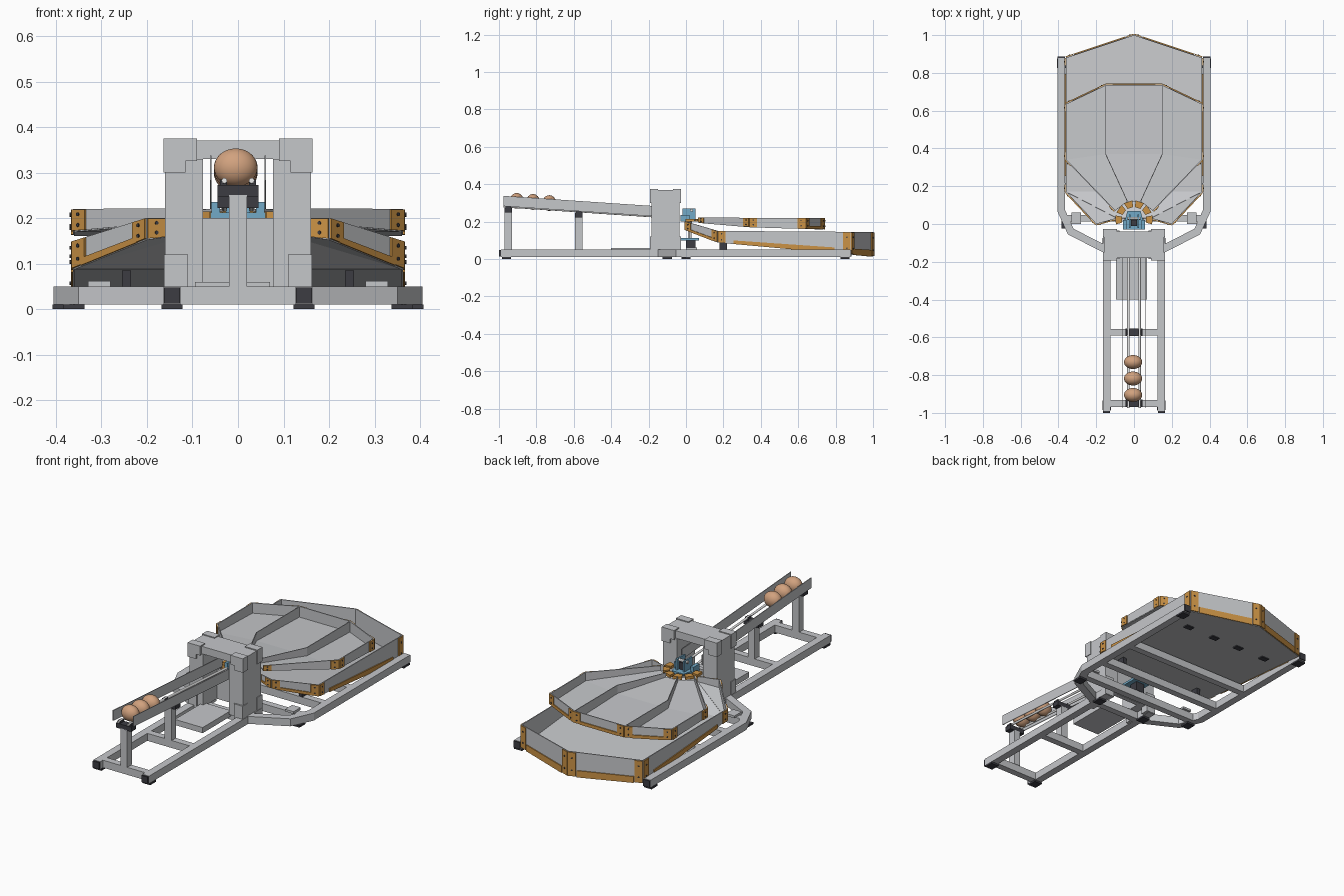
import bpy, bmesh, math
from mathutils import Vector

if "Cube" in bpy.data.objects:
    bpy.data.objects.remove(bpy.data.objects["Cube"])


def material(name, r, g, b):
    m = bpy.data.materials.new(name)
    m.use_nodes = True
    m.diffuse_color = (r, g, b, 1)
    m.node_tree.nodes["Principled BSDF"].inputs["Base Color"].default_value = (r, g, b, 1)
    return m


GREY = material("light grey metal", .56, .57, .59)
DARK = material("black rubber", .045, .045, .055)
ORANGE = material("orange bracket", .6, .29, .06)
BLUE = material("blue plastic", .17, .4, .57)
SHELL = material("egg shell", .64, .36, .21)
WHITE = material("white steel", .8, .8, .8)


def make(name, verts, faces, mat, thick=0):
    mesh = bpy.data.meshes.new(name)
    mesh.from_pydata([tuple(v) for v in verts], [], faces)
    bm = bmesh.new()
    bm.from_mesh(mesh)
    bmesh.ops.recalc_face_normals(bm, faces=bm.faces)
    bm.to_mesh(mesh)
    bm.free()
    mesh.materials.append(mat)
    ob = bpy.data.objects.new(name, mesh)
    bpy.context.collection.objects.link(ob)
    if thick:
        mod = ob.modifiers.new("thickness", "SOLIDIFY")
        mod.thickness, mod.offset = thick, 0
    return ob


def panel(name, pts, mat, thick=.005):
    return make(name, pts, [range(len(pts))], mat, thick)


def prism(name, outline, z0, z1, mat):
    n = len(outline)
    verts = [(x, y, z) for z in (z0, z1) for x, y in outline]
    sides = [(i, (i + 1) % n, (i + 1) % n + n, i + n) for i in range(n)]
    return make(name, verts, [range(n), range(n, 2 * n)] + sides, mat)


def box(name, x, y, z, mat):
    return prism(name, [(x[0], y[0]), (x[1], y[0]), (x[1], y[1]), (x[0], y[1])], *z, mat)


def pair(name, x, y, z, mat):
    for side, s in (("left", 1), ("right", -1)):
        box(side + "_" + name, (s * x[0], s * x[1]), y, z, mat)


def beam(name, path, width, z0, z1, mat):
    # mitred bar that follows a path on the ground
    pts = [Vector(p) for p in path]
    left, right = [], []
    for i, p in enumerate(pts):
        a = (p - pts[i - 1]).normalized() if i else Vector((0, 0))
        b = (pts[i + 1] - p).normalized() if i < len(pts) - 1 else Vector((0, 0))
        d = (a + b).normalized()
        ref = a if i else b
        off = Vector((-d.y, d.x)) * width / 2 / d.dot(ref)
        left.append(p + off)
        right.append(p - off)
    n = len(pts)
    faces = [(0, 1, 3, 2), tuple(4 * n - 4 + k for k in (0, 1, 3, 2))]
    for i in range(n - 1):
        faces += [(4*i + a, 4*i + b, 4*i + 4 + b, 4*i + 4 + a) for a, b in ((0, 1), (1, 3), (3, 2), (2, 0))]
    verts = [(q.x, q.y, z) for l, r in zip(left, right) for q in (l, r) for z in (z0, z1)]
    return make(name, verts, faces, mat)


def rod(name, p, q, r, mat):
    p, q = Vector(p), Vector(q)
    bpy.ops.mesh.primitive_cylinder_add(vertices=12, radius=r, depth=(q - p).length, location=(p + q) / 2)
    ob = bpy.context.object
    ob.name = name
    ob.rotation_euler = (q - p).to_track_quat("Z", "Y").to_euler()
    ob.data.materials.append(mat)
    bpy.ops.object.shade_smooth_by_angle()


def wall(name, p, q, centre, strip):
    # wall between two rim points (x, y, top, bottom) with corner plates and a foot strip
    at = lambda t, h: Vector((p[0] + (q[0] - p[0]) * t, p[1] + (q[1] - p[1]) * t,
                              (p[2] + (q[2] - p[2]) * t) * h + (p[3] + (q[3] - p[3]) * t) * (1 - h)))
    panel(name, [at(0, 0), at(1, 0), at(1, 1), at(0, 1)], GREY)
    length = math.hypot(q[0] - p[0], q[1] - p[1])
    out = Vector((q[1] - p[1], p[0] - q[0], 0)) / length
    if out.dot(at(.5, 0) - centre) < 0:
        out = -out
    e = .04 / length
    spans = [(0, e, 0, .98), (1 - e, 1, 0, .98)] + ([(.12, .88, -.03, .25)] if strip else [])
    for a, b, h0, h1 in spans:
        panel(name + "_bracket", [at(t, h) + out * .005 for t, h in ((a, h0), (b, h0), (b, h1), (a, h1))], ORANGE)
    for t in (e / 2, 1 - e / 2):
        for h in (.25, .75):
            rod(name + "_bolt", at(t, h) + out * .006, at(t, h) + out * .01, .004, DARK)


def mirrored(pts):
    return [(-p[0],) + tuple(p[1:]) for p in pts]


# base frame
rear = [(.385, .88), (.385, .07), (.335, -.04), (.14, -.14)]
beam("rear_frame_left", rear, .04, .01, .05, GREY)
beam("rear_frame_right", mirrored(rear), .04, .01, .05, GREY)
pair("front_rail", (.125, .165), (-.99, -.03), (.01, .05), GREY)
for y in (-.95, -.573, -.14):
    beam("front_cross_bar", [(-.125, y), (.125, y)], .036, .01, .05, GREY)
for y in (.03, .2, .42):
    beam("rear_cross_bar", [(-.365, y), (.365, y)], .036, .01, .05, GREY)
pair("front_end_cap", (.127, .163), (-1, -.985), (.012, .048), DARK)
pair("rear_end_cap", (.366, .404), (.87, .886), (.012, .048), DARK)
for x, y in ((.145, -.96), (.385, .85), (.36, 0), (.145, -.1)):
    pair("foot", (x - .023, x + .023), (y - .025, y + .025), (0, .01), DARK)
box("control_box", (-.095, .07), (-.4, -.16), (.03, .06), GREY)

# feed ramp on two posts
top = lambda y: .285 - .0675 * (y + .2)
y0, y1 = -.975, -.05
for s in (-1, 1):
    panel("ramp_side", [(s * .06, y0, top(y0)), (s * .06, y1, top(y1)),
                        (s * .06, y1, top(y1) - .055), (s * .06, y0, top(y0) - .055)], GREY, .004)
    rod("ramp_rod", (s * .03, y0, top(y0) - .055), (s * .03, y1, top(y1) - .055), .006, WHITE)
for y in (-.95, -.573):
    h = top(y) - .063
    box("ramp_post", (-.02, .02), (y - .02, y + .02), (.05, h - .022), GREY)
    box("ramp_mount", (-.045, .045), (y - .02, y + .02), (h - .025, h), DARK)
    pair("ramp_clamp", (.024, .04), (y - .015, y + .015), (h, h + .012), DARK)

# eggs
for i in range(3):
    bpy.ops.mesh.primitive_uv_sphere_add(segments=32, ring_count=16, location=(-.005, -.905 + .087 * i, .311 - .006 * i))
    egg = bpy.context.object
    egg.name = "egg"
    egg.scale = (.048, .037, .042)
    egg.data.materials.append(SHELL)
    bpy.ops.object.shade_smooth_by_angle()

# gantry
pair("gantry_leg", (.077, .16), (-.185, -.035), (.05, .33), GREY)
box("gantry_sill", (-.08, .08), (-.07, -.045), (.05, .2), GREY)
box("gantry_lintel", (-.16, .16), (-.18, -.04), (.33, .37), GREY)
for ys in ((-.193, -.15), (-.07, -.027)):
    pair("gantry_top_corner", (.09, .164), ys, (.325, .375), GREY)
    pair("gantry_side_corner", (.115, .164), ys, (.3, .325), GREY)
    pair("gantry_foot_plate", (.11, .163), ys, (.012, .12), GREY)

# lower tray
low = [(0, 1, .145, .015), (.36, .88, .145, .026), (.36, .17, .15, .09), (.2, 0, .2, .155), (.09, .03, .2, .17)]
corner = lambda p: (p[0], p[1], p[3])
L, R = [corner(p) for p in low], [corner(p) for p in mirrored(low)]
panel("lower_tray_floor", [L[0], L[1], L[2], R[2], R[1]], GREY)
panel("lower_tray_throat", [L[2], L[4], R[4], R[2]], GREY)
for side, F, pts in (("left", L, low), ("right", R, mirrored(low))):
    panel(side + "_lower_throat_wing", [F[2], F[3], F[4]], GREY)
    for i in range(4):
        wall(side + "_lower_wall", pts[i], pts[i + 1], Vector((0, .4, .1)), True)
for x in (.08, .25):
    pair("tray_pad", (x - .022, x + .022), (.72, .75), (.03, .037), DARK)
pair("tray_rest", (.28, .33), (.0, .06), (.05, .062), GREY)
pair("tray_strut", (.235, .255), (.18, .22), (.05, .085), DARK)

# upper tray
up = [(.15, .735, .22, .16), (.36, .635, .22, .163), (.36, .34, .22, .172), (.1, .07, .222, .195)]
div = [(.15, .735, .218, .16), (.15, .37, .218, .171), (.035, .12, .22, .195)]
U, V = [corner(p) for p in up], [corner(p) for p in mirrored(up)]
D, E = [corner(p) for p in div], [corner(p) for p in mirrored(div)]
panel("upper_tray_floor", [D[0], D[1], E[1], E[0]], GREY)
panel("upper_tray_throat", [D[1], D[2], E[2], E[1]], GREY)
for side, F, G, pts, dv in (("left", U, D, up, div), ("right", V, E, mirrored(up), mirrored(div))):
    panel(side + "_upper_bay_floor", [F[0], F[1], F[2], G[1]], GREY)
    panel(side + "_upper_bay_throat", [F[2], F[3], G[2], G[1]], GREY)
    for i in range(3):
        wall(side + "_upper_wall", pts[i], pts[i + 1], Vector((0, .4, .2)), i == 0)
    for a, b in zip(dv, dv[1:]):
        panel(side + "_divider", [corner(a), corner(b), b[:3], a[:3]], GREY, .004)
wall("upper_back_wall", up[0], mirrored(up)[0], Vector((0, .4, .2)), True)

# fan of gate flaps around the sorter
for i in range(6):
    a = math.radians(-2 + 36.8 * i)
    ring = [(r * math.cos(a + t), .025 + r * math.sin(a + t))
            for r, t in ((.065, -.24), (.1, -.24), (.1, .24), (.065, .24))]
    prism("gate_flap", ring, .2, .215, ORANGE)

# sorter mechanism
prism("sorter_base", [(-.06, -.03), (.06, -.03), (.035, .07), (-.035, .07)], .2, .212, BLUE)
pair("sorter_cheek", (.04, .058), (-.03, .02), (.205, .235), BLUE)
pair("sorter_arm", (.018, .026), (-.02, .05), (.21, .27), BLUE)
box("sorter_motor", (-.016, .016), (-.01, .035), (.212, .25), DARK)
rod("sorter_axle", (-.035, .03, .26), (.035, .03, .26), .008, WHITE)
box("sorter_lower_plate", (-.05, .05), (-.03, .07), (.1, .112), BLUE)
box("sorter_lower_motor", (-.025, .025), (0, .05), (.05, .1), DARK)
rod("sorter_shaft", (0, .02, .11), (0, .02, .2), .01, WHITE)
